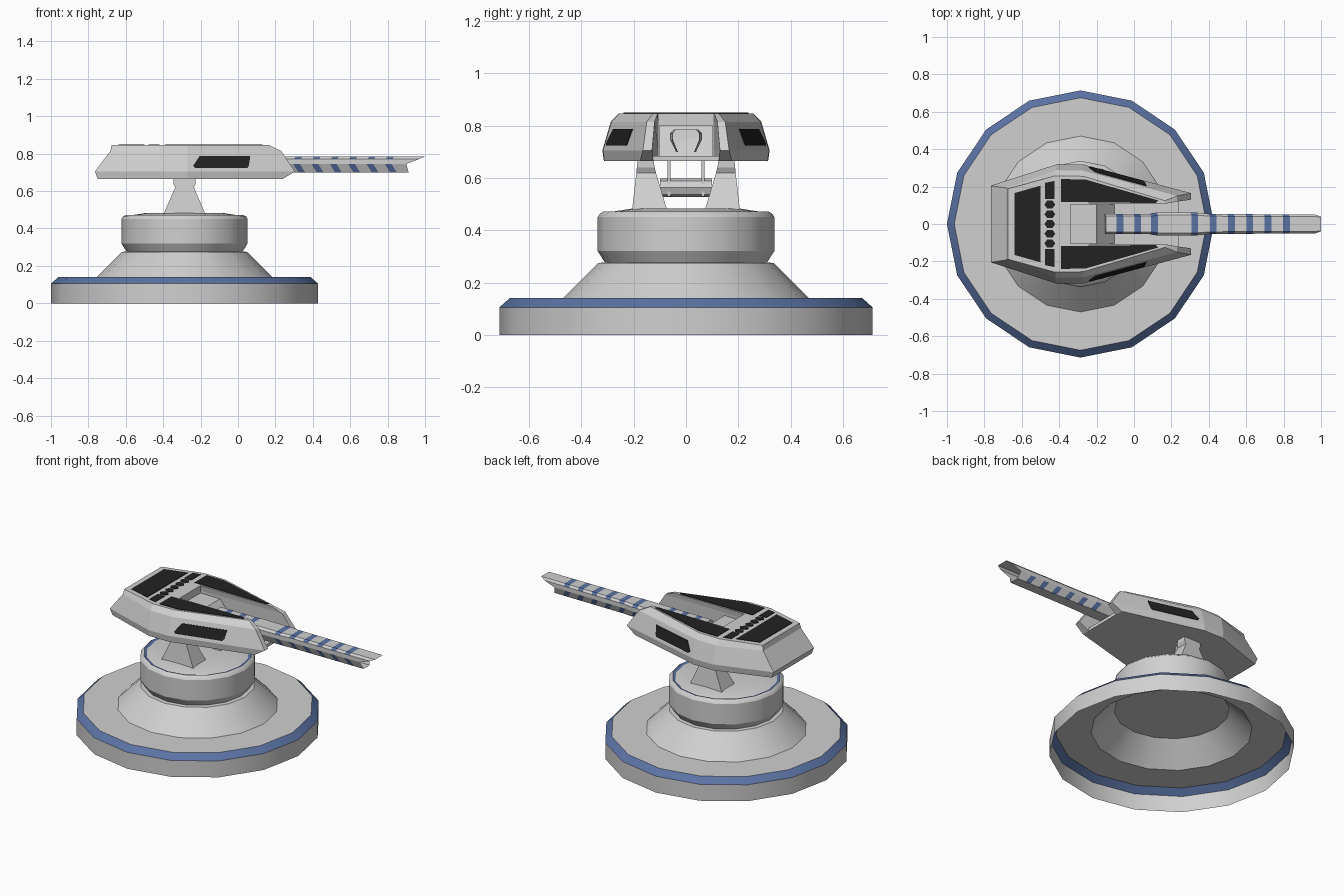
import bpy, bmesh, math

if "Cube" in bpy.data.objects:
    bpy.data.objects.remove(bpy.data.objects["Cube"])

def material(name, rgb):
    m = bpy.data.materials.new(name)
    m.diffuse_color = (*rgb, 1)
    m.use_nodes = True
    m.node_tree.nodes["Principled BSDF"].inputs["Base Color"].default_value = m.diffuse_color
    return m

GREY = material("light_grey", (0.63, 0.63, 0.63))
BLUE = material("blue", (0.105, 0.17, 0.37))
BLACK = material("black", (0.016, 0.016, 0.016))
CX = -0.286  # axis of the pedestal

def loft(name, rings, mats=(GREY,), rule=None, caps=(True, True), smooth=False, fix=True):
    """Skin closed rings of equal length; rule(i, j) picks the material of each quad."""
    bm = bmesh.new()
    vs = [[bm.verts.new(p) for p in r] for r in rings]
    n = len(rings[0])
    for i in range(len(vs) - 1):
        for j in range(n):
            k = (j + 1) % n
            f = bm.faces.new((vs[i][j], vs[i][k], vs[i + 1][k], vs[i + 1][j]))
            f.material_index = rule(i, j) if rule else 0
    if caps[0]:
        bm.faces.new(vs[0][::-1])
    if caps[1]:
        bm.faces.new(vs[-1])
    if fix:
        bmesh.ops.recalc_face_normals(bm, faces=bm.faces)
    me = bpy.data.meshes.new(name)
    bm.to_mesh(me)
    bm.free()
    for m in mats:
        me.materials.append(m)
    ob = bpy.data.objects.new(name, me)
    bpy.context.collection.objects.link(ob)
    if smooth:
        bpy.ops.object.select_all(action='DESELECT')
        ob.select_set(True)
        bpy.context.view_layer.objects.active = ob
        bpy.ops.object.shade_smooth_by_angle(angle=math.radians(30))
    return ob

def circle(r, z, n=16):
    return [(CX + r * math.cos(2 * math.pi * i / n), r * math.sin(2 * math.pi * i / n), z) for i in range(n)]

def lathe(name, profile, blue, caps):
    return loft(name, [circle(r, z) for r, z in profile], (GREY, BLUE),
                lambda i, j: int(i == blue), caps, True, fix=False)

def plate(name, pts, z0, z1, mat):
    return loft(name, [[(x, y, z) for x, y in pts] for z in (z0, z1)], (mat,))

# Hollow base with blue bevel and cone
lathe("base", [(0.714, 0), (0.714, 0.105), (0.675, 0.14), (0.47, 0.14), (0.335, 0.275)], 1, (False, False))

# Rotating collar with blue ring
lathe("collar", [(0.335, 0.275), (0.31, 0.277), (0.338, 0.32), (0.338, 0.45), (0.33, 0.463),
                 (0.316, 0.472), (0.300, 0.467), (0.29, 0.47), (0.2, 0.484)], 5, (True, True))

# Fork posts and hangers
for s, side in ((1, "left"), (-1, "right")):
    rings = [[(CX - hx, s * y0, z), (CX + hx, s * y0, z), (CX + hx, s * y1, z), (CX - hx, s * y1, z)]
             for z, hx, y0, y1 in ((0.47, 0.115, 0.07, 0.207), (0.62, 0.05, 0.115, 0.19),
                                   (0.64, 0.06, 0.12, 0.188), (0.67, 0.06, 0.125, 0.185))]
    loft(side + "_post", rings)
    plate(side + "_hanger", [(CX - .03, s * .06), (CX + .03, s * .06), (CX + .03, s * .07), (CX - .03, s * .07)],
          0.53, 0.67, GREY)

# Cross axle between the posts
loft("axle", [[(CX + 0.036 * math.cos(a * math.pi / 4), y, 0.563 + 0.036 * math.sin(a * math.pi / 4))
               for a in range(8)] for y in (-0.1, 0.1)])

# U-shaped turret hull: stacked plan outlines, mirrored across y
LEVELS = [
    (0.665, [(-0.75, 0.20), (-0.41, 0.314), (-0.27, 0.312), (0.24, 0.175), (0.24, 0.125), (-0.34, 0.105)]),
    (0.705, [(-0.765, 0.205), (-0.41, 0.32), (-0.27, 0.318), (0.305, 0.165), (0.305, 0.13), (-0.34, 0.105)]),
    (0.815, [(-0.682, 0.192), (-0.42, 0.288), (-0.27, 0.285), (0.23, 0.15), (0.23, 0.12), (-0.34, 0.105)]),
    (0.847, [(-0.675, 0.188), (-0.42, 0.258), (-0.27, 0.255), (0.165, 0.125), (0.165, 0.108), (-0.34, 0.105)]),
]
loft("turret_hull", [[(x, y, z) for x, y in h] + [(x, -y, z) for x, y in h[::-1]] for z, h in LEVELS])

# Slot floor and breech block
plate("slot_floor", [(-0.35, 0.106), (0.24, 0.126), (0.24, -0.126), (-0.35, -0.106)], 0.665, 0.685, GREY)
loft("breech", [[(-0.35, y, 0.68), (-0.35, y, 0.80), (-0.2, y, 0.80), (-0.1, y, 0.68)] for y in (-0.104, 0.104)])

# Black roof panels
T0, T1 = 0.845, 0.850
plate("rear_panel", [(-0.64, 0.165), (-0.50, 0.205), (-0.50, -0.205), (-0.64, -0.165)], T0, T1, BLACK)
for s, side in ((1, "left"), (-1, "right")):
    plate(side + "_arm_panel", [(-0.39, s * 0.24), (-0.26, s * 0.238), (0.13, s * 0.126),
                                (0.115, s * 0.112), (-0.39, s * 0.118)], T0, T1, BLACK)
    plate(side + "_vent", [(-0.475, s * 0.135), (-0.425, s * 0.135), (-0.425, s * 0.23), (-0.475, s * 0.22)],
          T0, T1, BLACK)
for k in range(-2, 3):
    plate("vent_dot", [(-0.45 + 0.029 * math.cos(a * math.pi / 3), 0.052 * k + 0.024 * math.sin(a * math.pi / 3))
                       for a in range(6)], T0, T1, BLACK)

# Black side windows lying on the slanted hull sides
def hull_y(x, z):
    t = (z - 0.705) / 0.11
    return (1 - t) * (0.318 - 0.266 * (x + 0.27)) + t * (0.285 - 0.27 * (x + 0.27))

WINDOW = [(-0.24, 0.735), (-0.23, 0.724), (0.05, 0.724), (0.058, 0.735), (0.066, 0.787), (-0.205, 0.787)]
for s, side in ((1, "left"), (-1, "right")):
    loft(side + "_window", [[(x, s * (hull_y(x, z) + d), z) for x, z in WINDOW] for d in (-0.004, 0.004)],
         (BLACK,))

# Barrel: stations along x, slanted blue stripes, open slanted muzzle
half = [(0.042, 0.785, 0), (0.054, 0.772, -0.005), (0.054, 0.745, -0.012), (0.034, 0.70, 0.016)]
section = half + [(-y, z, d) for y, z, d in half[::-1]]
stripes = [-0.075, 0.02, 0.11] + [0.325 + 0.098 * k for k in range(6)]
stations = [-0.15]
for c in stripes:
    stations += [c - 0.018, c + 0.018]
rings = []
for x in stations:
    w = 1.12 if 0.1 < x < 0.36 else 1 - 0.12 * max(0, x - 0.36)
    rings.append([(x + d, y * w, z) for y, z, d in section])
tip = [1.0, 0.97, 0.90, 0.912]
rings.append([(x, y * 0.92, z) for x, (y, z, d) in zip(tip + tip[::-1], section)])
loft("barrel", rings, (GREY, BLUE),
     lambda i, j: int(i % 2 == 1 and i < len(stations) - 1 and j in (0, 2, 4, 6, 7)), (True, False))
